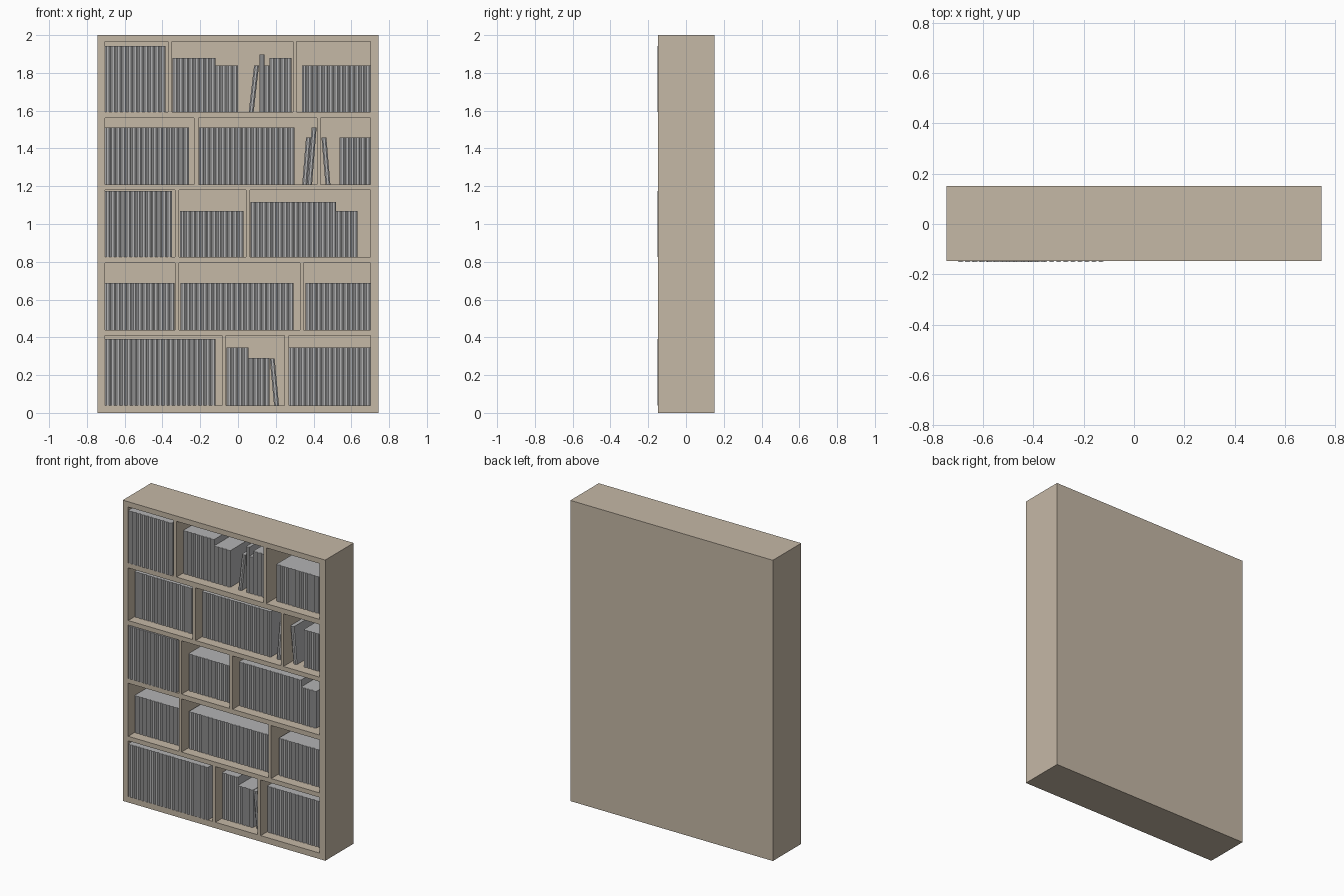
import bpy, bmesh

if "Cube" in bpy.data.objects:
    bpy.data.objects.remove(bpy.data.objects["Cube"])

FRONT, BACK, INNER = -0.147, 0.151, 0.125
HALF_W = 0.745


def material(name, color):
    m = bpy.data.materials.new(name)
    m.diffuse_color = (*color, 1)
    m.use_nodes = True
    m.node_tree.nodes["Principled BSDF"].inputs["Base Color"].default_value = m.diffuse_color
    return m


TAN = material("tan wood", (0.56, 0.48, 0.38))
GREY = material("grey book cover", (0.45, 0.45, 0.455))


def add_box(bm, x0, x1, y0, y1, z0, z1):
    vs = bmesh.ops.create_cube(bm, size=1)["verts"]
    for v in vs:
        v.co.x = x1 if v.co.x > 0 else x0
        v.co.y = y1 if v.co.y > 0 else y0
        v.co.z = z1 if v.co.z > 0 else z0


def finish(bm, name, mat):
    bmesh.ops.recalc_face_normals(bm, faces=bm.faces)
    me = bpy.data.meshes.new(name)
    bm.to_mesh(me)
    bm.free()
    me.materials.append(mat)
    ob = bpy.data.objects.new(name, me)
    bpy.context.collection.objects.link(ob)
    return ob


# Shelf rows: floor, ceiling, compartment x ranges
ROWS = [
    (0.04, 0.41, [(-0.705, -0.085), (-0.063, 0.247), (0.27, 0.702)]),
    (0.44, 0.793, [(-0.705, -0.333), (-0.313, 0.327), (0.347, 0.702)]),
    (0.825, 1.18, [(-0.705, -0.333), (-0.313, 0.042), (0.063, 0.702)]),
    (1.21, 1.56, [(-0.705, -0.232), (-0.208, 0.418), (0.438, 0.702)]),
    (1.594, 1.965, [(-0.705, -0.37), (-0.35, 0.29), (0.311, 0.702)]),
]

# Bookcase body with hollowed compartments
bm = bmesh.new()
add_box(bm, -HALF_W, HALF_W, FRONT, BACK, 0, 2)
case = finish(bm, "bookcase", TAN)
bm = bmesh.new()
for z0, z1, cells in ROWS:
    for x0, x1 in cells:
        add_box(bm, x0, x1, FRONT - 0.1, INNER, z0, z1)
cutter = finish(bm, "compartment_cutter", TAN)
cutter.hide_render = True
mod = case.modifiers.new("hollow", "BOOLEAN")
mod.operation = "DIFFERENCE"
mod.solver = "EXACT"
mod.object = cutter
bpy.context.view_layer.objects.active = case
bpy.ops.object.modifier_apply(modifier="hollow")
bpy.data.objects.remove(cutter)


# A book is an extruded cover outline with a chamfered spine
def add_book(bm, x, w, z0, z1, spine, lean=0.0):
    c = 0.006
    outline = [(0, INNER), (0, spine + c), (0.27 * w, spine),
               (0.73 * w, spine), (w, spine + c), (w, INNER)]
    rings = [[bm.verts.new((x + dx + s, y, z)) for dx, y in outline]
             for z, s in ((z0, 0), (z1, lean))]
    lo, hi = rings
    bm.faces.new(lo)
    bm.faces.new(hi)
    n = len(outline)
    for i in range(n):
        j = (i + 1) % n
        bm.faces.new((lo[i], lo[j], hi[j], hi[i]))


DEEP, SHALLOW = -0.151, -0.083

# Upright runs: row, x start, x end, top height, spine position
RUNS = [
    (0, -0.704, -0.118, 0.39, DEEP), (0, -0.061, 0.055, 0.345, SHALLOW),
    (0, 0.055, 0.167, 0.29, SHALLOW), (0, 0.271, 0.701, 0.345, SHALLOW),
    (1, -0.704, -0.335, 0.687, SHALLOW), (1, -0.305, 0.295, 0.687, SHALLOW),
    (1, 0.357, 0.701, 0.687, SHALLOW),
    (2, -0.704, -0.35, 1.175, DEEP), (2, -0.308, 0.028, 1.07, SHALLOW),
    (2, 0.065, 0.52, 1.116, SHALLOW), (2, 0.52, 0.632, 1.07, SHALLOW),
    (3, -0.704, -0.26, 1.511, SHALLOW), (3, -0.207, 0.298, 1.511, SHALLOW),
    (3, 0.538, 0.701, 1.457, SHALLOW),
    (4, -0.704, -0.385, 1.943, DEEP), (4, -0.346, -0.119, 1.88, SHALLOW),
    (4, -0.119, 0.0, 1.838, SHALLOW), (4, 0.115, 0.14, 1.897, SHALLOW),
    (4, 0.14, 0.168, 1.838, SHALLOW), (4, 0.168, 0.284, 1.88, SHALLOW),
    (4, 0.338, 0.701, 1.838, SHALLOW),
]
bm = bmesh.new()
for row, x0, x1, top, spine in RUNS:
    n = max(1, round((x1 - x0) / 0.028))
    w = (x1 - x0) / n
    for i in range(n):
        add_book(bm, x0 + i * w, w, ROWS[row][0], top, spine)
finish(bm, "upright_books", GREY)

# Leaning books: row, base x, top height, sideways shift
LEANING = [
    (0, 0.191, 0.288, -0.023), (3, 0.34, 1.457, 0.02), (3, 0.366, 1.511, 0.024),
    (3, 0.463, 1.457, -0.021), (4, 0.057, 1.838, 0.028),
]
bm = bmesh.new()
for row, x, top, lean in LEANING:
    add_book(bm, x, 0.026, ROWS[row][0], top, SHALLOW, lean)
finish(bm, "leaning_books", GREY)
